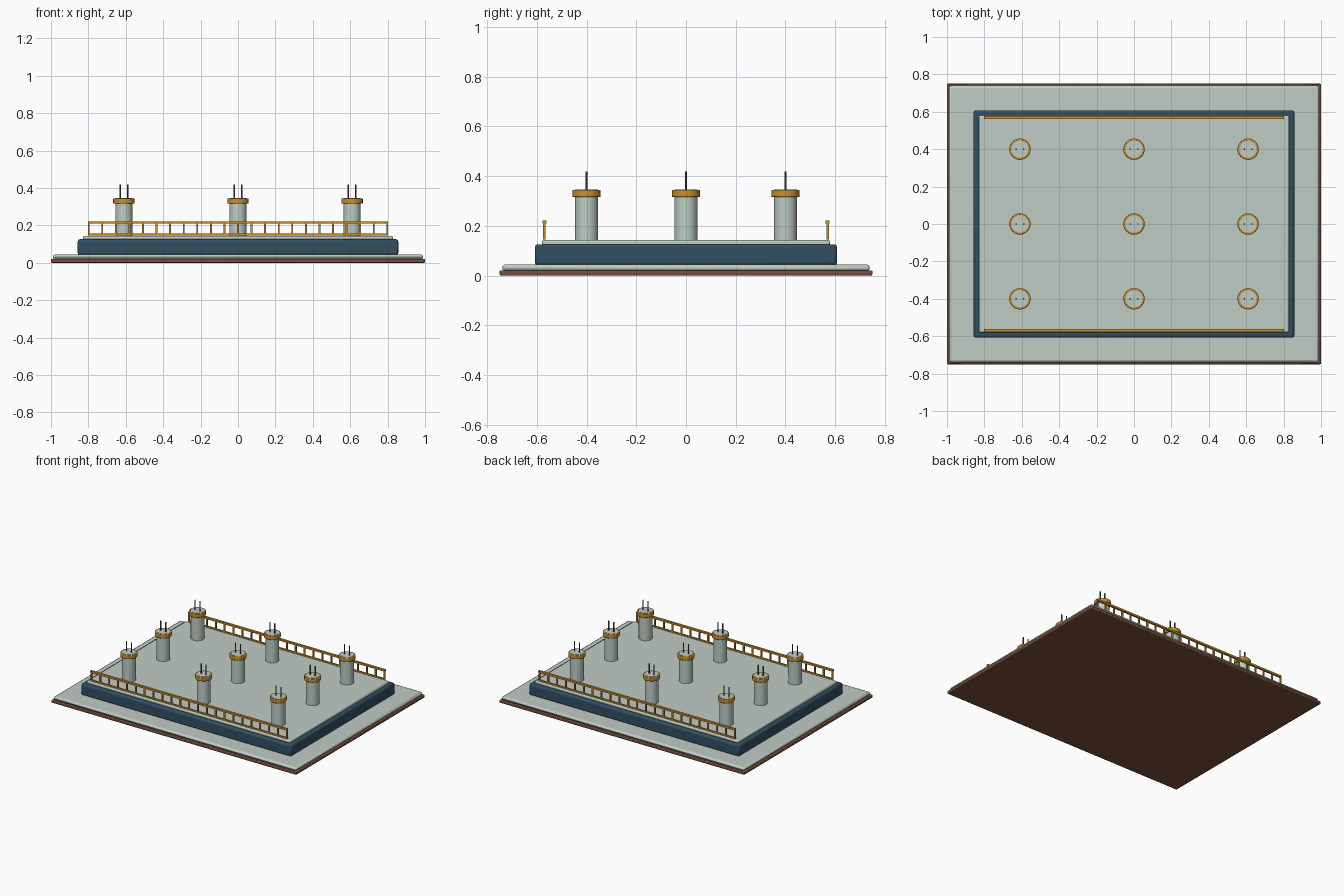
import bpy
import bmesh
import math
from mathutils import Matrix, Vector

if "Cube" in bpy.data.objects:
    bpy.data.objects.remove(bpy.data.objects["Cube"])


def material(name, rgb):
    m = bpy.data.materials.new(name)
    m.diffuse_color = (*[(c / 255) ** 2.2 for c in rgb], 1)
    m.use_nodes = True
    m.node_tree.nodes["Principled BSDF"].inputs["Base Color"].default_value = m.diffuse_color
    return m


PALE = material("pale concrete", (190, 203, 195))
NAVY = material("navy blue", (53, 80, 99))
GOLD = material("ochre gold", (201, 142, 50))
BROWN = material("earth brown", (122, 80, 60))
STEEL = material("dark steel", (78, 88, 94))


def finish(name, bm, mat, bevel=0, segments=2):
    me = bpy.data.meshes.new(name)
    bm.to_mesh(me)
    bm.free()
    me.materials.append(mat)
    ob = bpy.data.objects.new(name, me)
    bpy.context.collection.objects.link(ob)
    if bevel:
        mod = ob.modifiers.new("edge", 'BEVEL')
        mod.width, mod.segments = bevel, segments
        mod.limit_method = 'ANGLE'
    bpy.ops.object.select_all(action='DESELECT')
    ob.select_set(True)
    bpy.context.view_layer.objects.active = ob
    bpy.ops.object.shade_smooth_by_angle(angle=math.radians(35))
    return ob


def add_box(bm, x, y, z0, z1, hx, hy):
    mat = Matrix.Translation((x, y, (z0 + z1) / 2)) @ Matrix.Diagonal((2 * hx, 2 * hy, z1 - z0, 1))
    bmesh.ops.create_cube(bm, size=1, matrix=mat)


def add_cyl(bm, x, y, z0, z1, r, n=24):
    bmesh.ops.create_cone(bm, cap_ends=True, segments=n, radius1=r, radius2=r, depth=z1 - z0,
                          matrix=Matrix.Translation(Vector((x, y, (z0 + z1) / 2))))


def slab(name, hx, hy, z0, z1, mat, bevel):
    bm = bmesh.new()
    add_box(bm, 0, 0, z0, z1, hx, hy)
    finish(name, bm, mat, bevel)


# Stepped foundation
slab("ground_bed", 1.0, 0.75, 0.0, 0.021, BROWN, 0.005)
slab("lower_slab", 0.99, 0.74, 0.018, 0.045, PALE, 0.014)
slab("plinth", 0.857, 0.608, 0.04, 0.126, NAVY, 0.012)
slab("deck", 0.83, 0.58, 0.12, 0.143, PALE, 0.008)

# Grid of columns, each with a gold collar and two protruding bars
for i, x in enumerate((-0.61, 0, 0.61)):
    for j, y in enumerate((-0.4, 0, 0.4)):
        tag = f"_{i}{j}"
        bm = bmesh.new()
        add_cyl(bm, x, y, 0.14, 0.3465, 0.046)
        finish("column" + tag, bm, PALE)
        bm = bmesh.new()
        add_cyl(bm, x, y, 0.316, 0.345, 0.057)
        finish("collar" + tag, bm, GOLD, 0.004)
        bm = bmesh.new()
        for dx in (-0.02, 0.02):
            add_cyl(bm, x + dx, y, 0.34, 0.418, 0.004, 8)
        finish("bars" + tag, bm, STEEL)

# Railings along the two long sides
for side, y in (("front", -0.57), ("back", 0.57)):
    bm = bmesh.new()
    add_box(bm, 0, y, 0.209, 0.222, 0.803, 0.008)
    add_box(bm, 0, y, 0.146, 0.156, 0.803, 0.005)
    for k in range(23):
        add_box(bm, -0.798 + 1.596 * k / 22, y, 0.15, 0.212, 0.005, 0.005)
    finish(side + "_railing", bm, GOLD)
